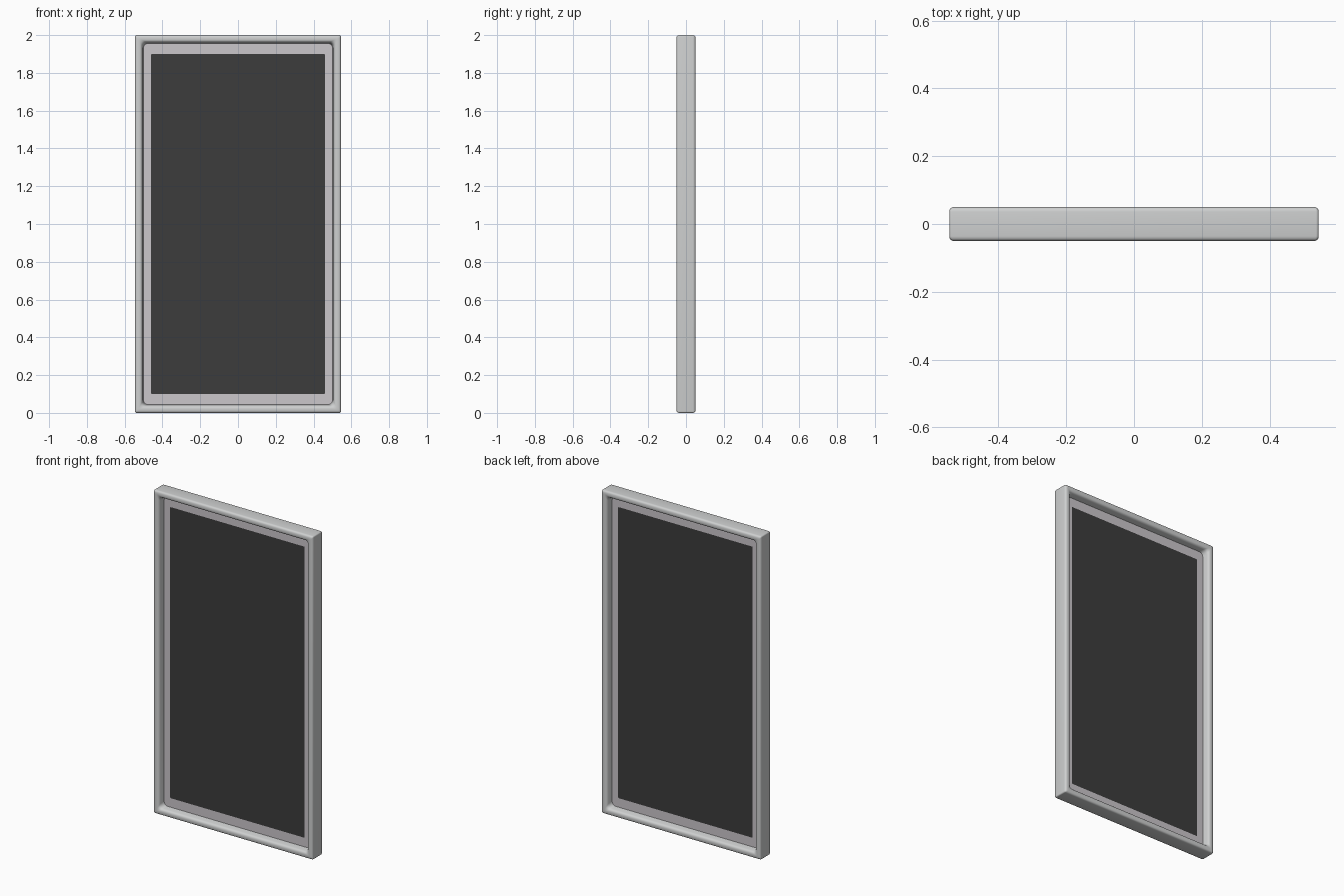
import bpy, bmesh, math

if "Cube" in bpy.data.objects:
    bpy.data.objects.remove(bpy.data.objects["Cube"])

W, H = 0.545, 2.0     # half width, height


def material(name, rgb):
    m = bpy.data.materials.new(name)
    m.diffuse_color = (*rgb, 1)
    m.use_nodes = True
    m.node_tree.nodes["Principled BSDF"].inputs["Base Color"].default_value = m.diffuse_color
    return m


frame_grey = material("frame light grey", (0.62, 0.63, 0.63))
border_grey = material("border pale grey", (0.60, 0.57, 0.60))
dark_grey = material("panel dark grey", (0.045, 0.045, 0.045))


def ring(bm, inset, y, radius, segs=5):
    """Rounded rectangle in the xz plane, inset from the outer outline."""
    hx, hz = W - inset, H / 2 - inset
    verts = []
    for k, (sx, sz) in enumerate([(1, 1), (-1, 1), (-1, -1), (1, -1)]):
        for i in range(segs + 1):
            a = math.pi / 2 * (k + i / segs)
            verts.append(bm.verts.new((sx * (hx - radius) + radius * math.cos(a), y,
                                       H / 2 + sz * (hz - radius) + radius * math.sin(a))))
    return verts


def bridge(bm, a, b, mat=0):
    n = len(a)
    for i in range(n):
        j = (i + 1) % n
        bm.faces.new((a[i], a[j], b[j], b[i])).material_index = mat


def finish(bm, name, mats, angle):
    bmesh.ops.recalc_face_normals(bm, faces=bm.faces)
    me = bpy.data.meshes.new(name)
    bm.to_mesh(me)
    bm.free()
    ob = bpy.data.objects.new(name, me)
    bpy.context.collection.objects.link(ob)
    for m in mats:
        me.materials.append(m)
    bpy.context.view_layer.objects.active = ob
    ob.select_set(True)
    bpy.ops.object.shade_smooth_by_angle(angle=math.radians(angle))
    ob.select_set(False)


# Rounded frame: half profile (inset, y, corner radius), mirrored to the back
half = [(0.0, -0.036, 0.008), (0.001, -0.042, 0.008), (0.004, -0.047, 0.008),
        (0.010, -0.050, 0.008), (0.024, -0.050, 0.01), (0.031, -0.048, 0.015),
        (0.036, -0.043, 0.02), (0.039, -0.034, 0.025), (0.041, -0.018, 0.025),
        (0.044, -0.006, 0.025)]
profile = half + [(i, -y, r) for i, y, r in reversed(half)]
bm = bmesh.new()
rings = [ring(bm, *p) for p in profile]
for k in range(len(rings)):
    bridge(bm, rings[k], rings[(k + 1) % len(rings)])
finish(bm, "frame", [frame_grey], 50)

# Thin inner panel: pale border around a dark field on both faces
bm = bmesh.new()
edges = []
for y in (-0.006, 0.006):
    outer = ring(bm, 0.036, y, 0.025)
    inner = ring(bm, 0.085, y, 0.004)
    # the dark field keeps slightly wider top and bottom margins
    for v in inner:
        v.co.z = 1 + (v.co.z - 1) * 0.9 / 0.915
    bridge(bm, outer, inner, 0)
    bm.faces.new(inner).material_index = 1
    edges.append(outer)
bridge(bm, edges[0], edges[1], 0)
finish(bm, "inner_panel", [border_grey, dark_grey], 30)
